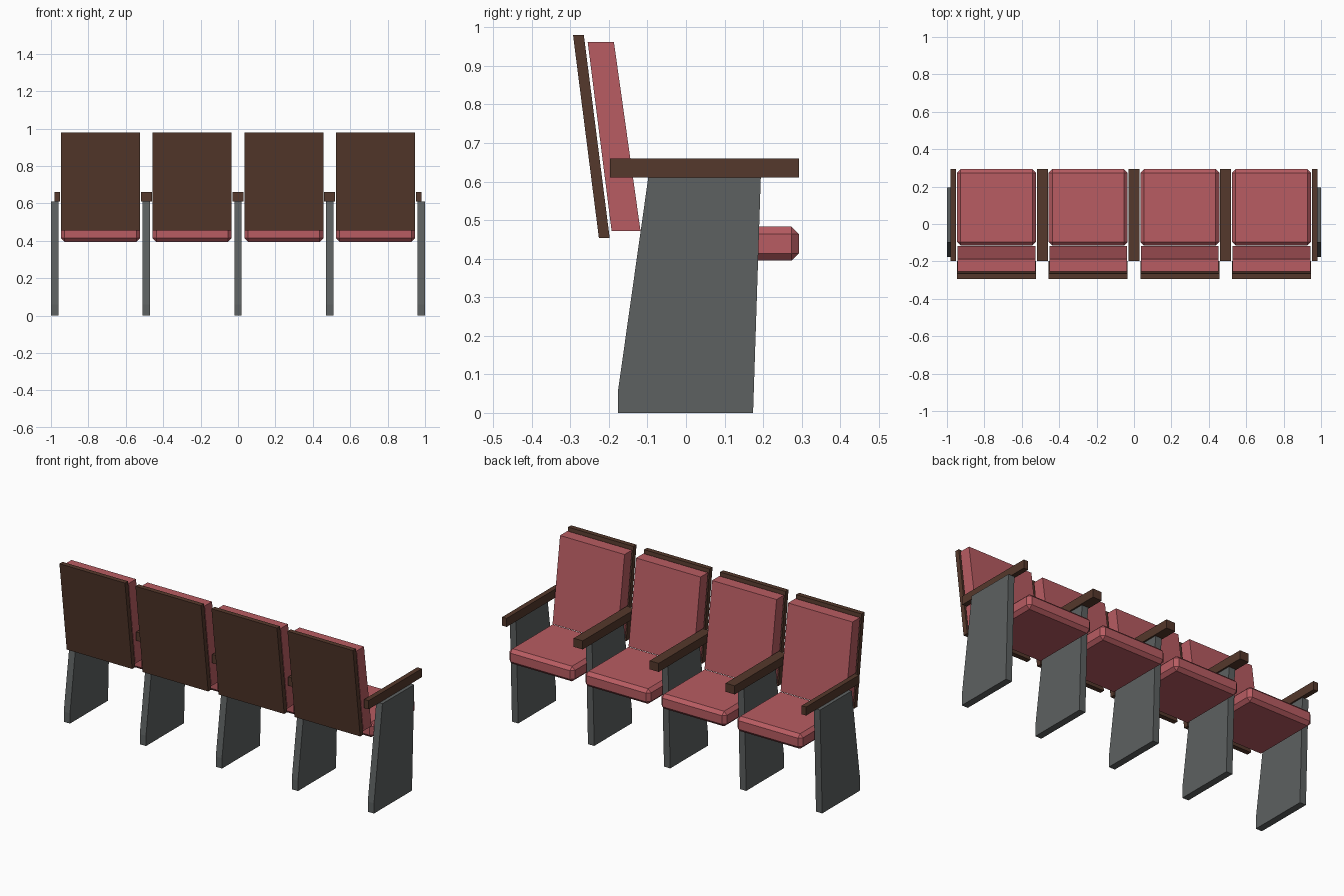
import bpy
import bmesh

cube = bpy.data.objects.get("Cube")
if cube:
    bpy.data.objects.remove(cube, do_unlink=True)


def material(name, color):
    m = bpy.data.materials.new(name)
    m.use_nodes = True
    m.diffuse_color = (*color, 1)
    bsdf = next(n for n in m.node_tree.nodes if n.type == "BSDF_PRINCIPLED")
    bsdf.inputs["Base Color"].default_value = (*color, 1)
    return m


RED = material("red upholstery", (0.48, 0.107, 0.122))
WOOD = material("dark brown wood", (0.09, 0.04, 0.025))
METAL = material("grey metal", (0.11, 0.12, 0.12))


def extrude_profile(name, profile, x0, x1, mat, bevel=0):
    """Extrude a (y, z) side profile from x0 to x1."""
    bm = bmesh.new()
    face = bm.faces.new([bm.verts.new((x0, y, z)) for y, z in profile])
    out = bmesh.ops.extrude_face_region(bm, geom=[face])
    moved = [v for v in out["geom"] if isinstance(v, bmesh.types.BMVert)]
    bmesh.ops.translate(bm, verts=moved, vec=(x1 - x0, 0, 0))
    if bevel:
        bmesh.ops.bevel(bm, geom=bm.edges[:], offset=bevel, segments=1,
                        affect="EDGES", profile=0.5)
    bmesh.ops.recalc_face_normals(bm, faces=bm.faces[:])
    mesh = bpy.data.meshes.new(name)
    bm.to_mesh(mesh)
    bm.free()
    mesh.materials.append(mat)
    obj = bpy.data.objects.new(name, mesh)
    bpy.context.collection.objects.link(obj)
    return obj


def box(y0, y1, z0, z1):
    return [(y0, z0), (y1, z0), (y1, z1), (y0, z1)]


LEG = [(-0.176, 0), (0.174, 0), (0.194, 0.61), (-0.098, 0.61), (-0.176, 0.06)]
PANEL = [(-0.226, 0.454), (-0.198, 0.454), (-0.265, 0.98), (-0.293, 0.98)]
CUSHION = [(-0.193, 0.472), (-0.118, 0.472), (-0.187, 0.962), (-0.255, 0.962)]
ARM = box(-0.197, 0.293, 0.61, 0.66)
SEAT = box(-0.115, 0.293, 0.395, 0.483)
PITCH = 0.49

# Seats with a wooden back panel and two cushions
for i in range(4):
    x = (i - 1.5) * PITCH
    n = i + 1
    extrude_profile(f"back_panel_{n}", PANEL, x - 0.211, x + 0.211, WOOD)
    extrude_profile(f"back_cushion_{n}", CUSHION, x - 0.208, x + 0.208, RED)
    extrude_profile(f"seat_cushion_{n}", SEAT, x - 0.211, x + 0.211, RED, 0.019)

# Side supports with armrests; the outer armrests are half as wide
for i in range(5):
    x = (i - 2) * PITCH
    n = i + 1
    extrude_profile(f"leg_{n}", LEG, x - 0.02, x + 0.02, METAL)
    left = x if i == 0 else x - 0.029
    right = x if i == 4 else x + 0.029
    extrude_profile(f"armrest_{n}", ARM, left, right, WOOD)
